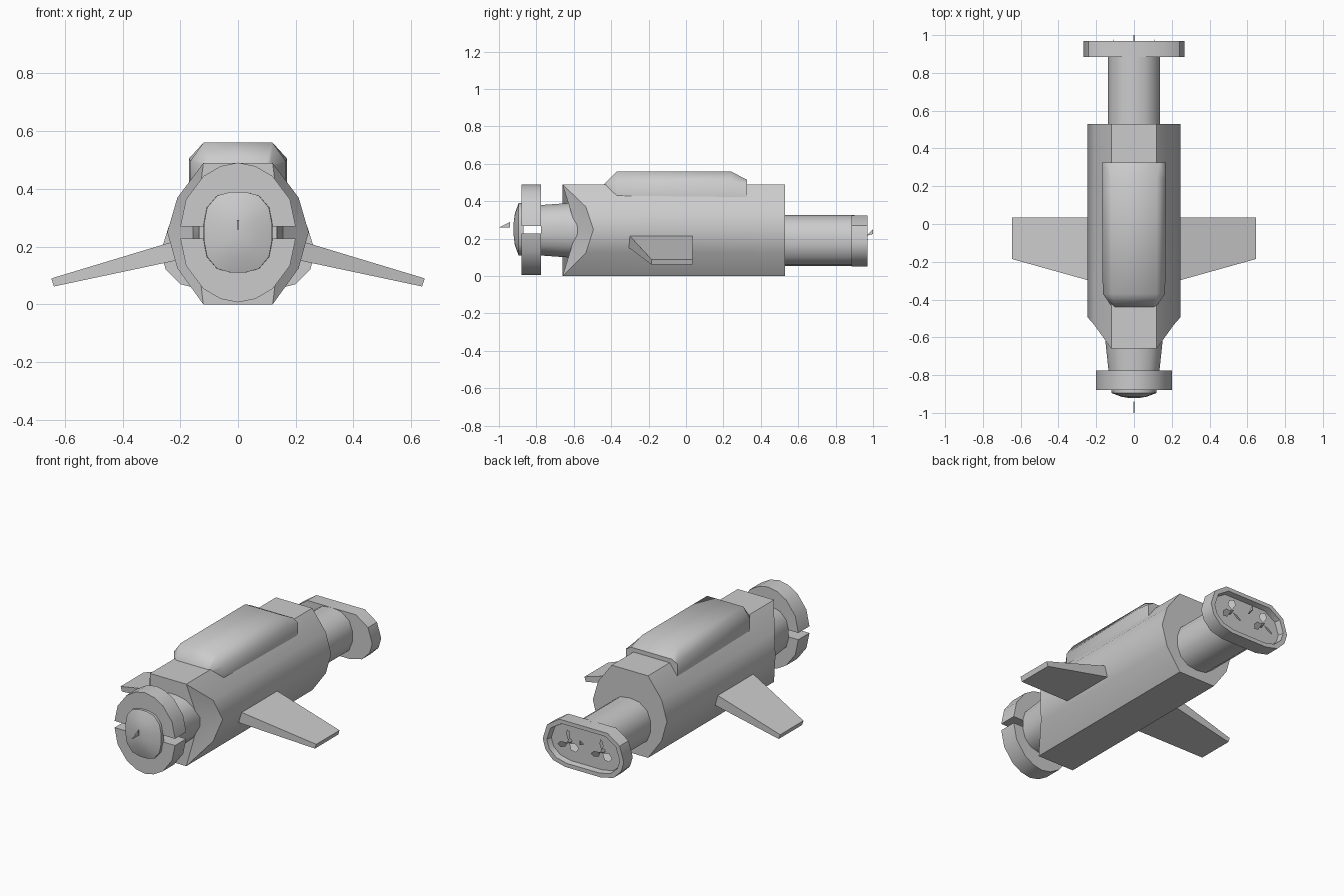
import bpy, bmesh, math
from mathutils import Vector

if "Cube" in bpy.data.objects:
    bpy.data.objects.remove(bpy.data.objects["Cube"])


def finish(name, bm, angle=35):
    bmesh.ops.remove_doubles(bm, verts=bm.verts, dist=1e-5)
    bmesh.ops.recalc_face_normals(bm, faces=bm.faces)
    me = bpy.data.meshes.new(name)
    bm.to_mesh(me)
    bm.free()
    ob = bpy.data.objects.new(name, me)
    bpy.context.collection.objects.link(ob)
    if angle:
        bpy.ops.object.select_all(action='DESELECT')
        bpy.context.view_layer.objects.active = ob
        ob.select_set(True)
        bpy.ops.object.shade_smooth_by_angle(angle=math.radians(angle))
    return ob


def bridge(bm, a, b):
    n = len(a)
    for i in range(n):
        j = (i + 1) % n
        bm.faces.new((a[i], a[j], b[j], b[i]))


def loft(name, rings, angle=35):
    """Skin matching closed rings and cap both ends."""
    bm = bmesh.new()
    vs = [[bm.verts.new(p) for p in r] for r in rings]
    for a, b in zip(vs, vs[1:]):
        bridge(bm, a, b)
    bm.faces.new(vs[0])
    bm.faces.new(vs[-1])
    return finish(name, bm, angle)


def oval(y, hx, hz, cz, n=16, e=2.0):
    """Superellipse ring in the xz plane."""
    pts = []
    for i in range(n):
        t = 2 * math.pi * (i + 0.5) / n
        c, s = math.cos(t), math.sin(t)
        k = (abs(c) ** e + abs(s) ** e) ** (-1 / e)
        pts.append((hx * k * c, y, cz + hz * k * s))
    m, h = max(p[0] for p in pts), max(p[2] for p in pts) - cz
    return [(p[0] * hx / m, y, cz + (p[2] - cz) * hz / h) for p in pts]


def mirrored(half):
    """Close a right-hand half outline across x = 0."""
    return half + [(-x, z) for x, z in reversed(half)]


# Main hull: ten-sided prism whose sides sweep back at the front
half = [(0.12, 0.0), (0.21, 0.125), (0.245, 0.25), (0.21, 0.37), (0.12, 0.49)]
front_y = {0.12: -0.66, 0.21: -0.535, 0.245: -0.495}
sec = mirrored(half)
bm = bmesh.new()
back = [bm.verts.new((x, 0.53, z)) for x, z in sec]
front = [bm.verts.new((x, front_y[abs(x)], z)) for x, z in sec]
bridge(bm, front, back)
bm.faces.new(back)
inner = [bm.verts.new((s * 0.15, -0.585, 0.245)) for s in (1, -1)]
for ids, c in ((range(0, 5), inner[0]), (range(5, 10), inner[1])):
    ids = list(ids)
    for i, j in zip(ids, ids[1:]):
        bm.faces.new((front[i], front[j], c))
bm.faces.new((front[0], inner[0], front[4], front[5], inner[1], front[9]))
finish("hull", bm)

# Front neck and domed nose
loft("front_neck", [oval(-0.56, 0.158, 0.15, 0.245, e=2.5),
                    oval(-0.775, 0.135, 0.135, 0.245, e=2.5)])
loft("nose", [oval(-0.87, 0.12, 0.14, 0.25, e=2.8),
              oval(-0.895, 0.118, 0.14, 0.25, e=2.8),
              oval(-0.915, 0.065, 0.085, 0.25, e=2.8),
              oval(-0.922, 0.02, 0.03, 0.25, e=2.8)])

# Split collar around the nose
arc = [(0.2, 0.02), (0.18, 0.115), (0.12, 0.195), (0.06, 0.23), (0.0, 0.242)]
arc = arc + [(-x, z) for x, z in reversed(arc[:-1])]
for name, s in (("upper_collar", 1), ("lower_collar", -1)):
    loft(name, [[(x, y, 0.249 + s * z) for x, z in arc] for y in (-0.88, -0.775)])

# Tail tube
loft("tail_tube", [oval(y, 0.137, 0.136, 0.19, n=14, e=2.4) for y in (0.5, 0.9)])

# Tail flange with recessed face
fl = mirrored([(0.12, 0.05), (0.2, 0.07), (0.25, 0.12), (0.268, 0.18),
               (0.24, 0.27), (0.16, 0.325)])


def flange(y, sx, sz):
    return [(x * sx, y, 0.19 + (z - 0.19) * sz) for x, z in fl]


loft("tail_flange", [flange(0.885, 1, 1), flange(0.97, 1, 1),
                     flange(0.97, 0.9, 0.83), flange(0.935, 0.88, 0.8)])

# Two small three-bladed propellers inside the flange
for side, s in (("right", 1), ("left", -1)):
    bm = bmesh.new()
    c = Vector((s * 0.11, 0.955, 0.195))
    for k in range(3):
        a = math.pi / 2 + k * 2 * math.pi / 3
        d = Vector((math.cos(a), 0, math.sin(a)))
        w = Vector((-d.z, 0.5, d.x)) * 0.02
        pts = [c + d * 0.008, c + d * 0.04 + w, c + d * 0.07 + w * 0.6,
               c + d * 0.07 - w * 0.6, c + d * 0.04 - w]
        bm.faces.new([bm.verts.new(p) for p in pts])
    hub = [bm.verts.new(c + Vector((0.012 * math.cos(t), -0.02, 0.012 * math.sin(t))))
           for t in [i * math.pi / 3 for i in range(6)]]
    tip = bm.verts.new(c + Vector((0, 0.022, 0)))
    for i in range(6):
        bm.faces.new((hub[i], hub[(i + 1) % 6], tip))
    finish(side + "_propeller", bm, 0)

# Thin pointers at nose and tail
for name, pts in (("nose_pointer", [(-1.0, 0.26), (-0.94, 0.29), (-0.94, 0.26)]),
                  ("tail_pointer", [(0.965, 0.215), (1.0, 0.225), (1.0, 0.25)])):
    loft(name, [[(x, y, z) for y, z in pts] for x in (-0.003, 0.003)], 0)

# Dorsal hump: y, half width, bottom z, shoulder z, top z, top half width
hump = [(-0.44, 0.115, 0.475, 0.483, 0.49, 0.10),
        (-0.37, 0.165, 0.43, 0.497, 0.56, 0.12),
        (0.24, 0.170, 0.42, 0.505, 0.56, 0.12),
        (0.325, 0.170, 0.415, 0.495, 0.515, 0.135)]
loft("dorsal_hump", [[(x, y, z) for x, z in
                      mirrored([(w, zb), (w, zm), (wt, zt)])]
                     for y, w, zb, zm, zt, wt in hump], 50)

# Swept drooping wings
for side, s in (("right", 1), ("left", -1)):
    root = [(s * 0.20, -0.31, 0.225), (s * 0.20, 0.035, 0.225),
            (s * 0.20, 0.035, 0.155), (s * 0.20, -0.31, 0.155)]
    tip = [(s * 0.647, -0.185, 0.09), (s * 0.647, 0.035, 0.09),
           (s * 0.638, 0.035, 0.062), (s * 0.638, -0.185, 0.062)]
    loft(side + "_wing", [root, tip], 0)
